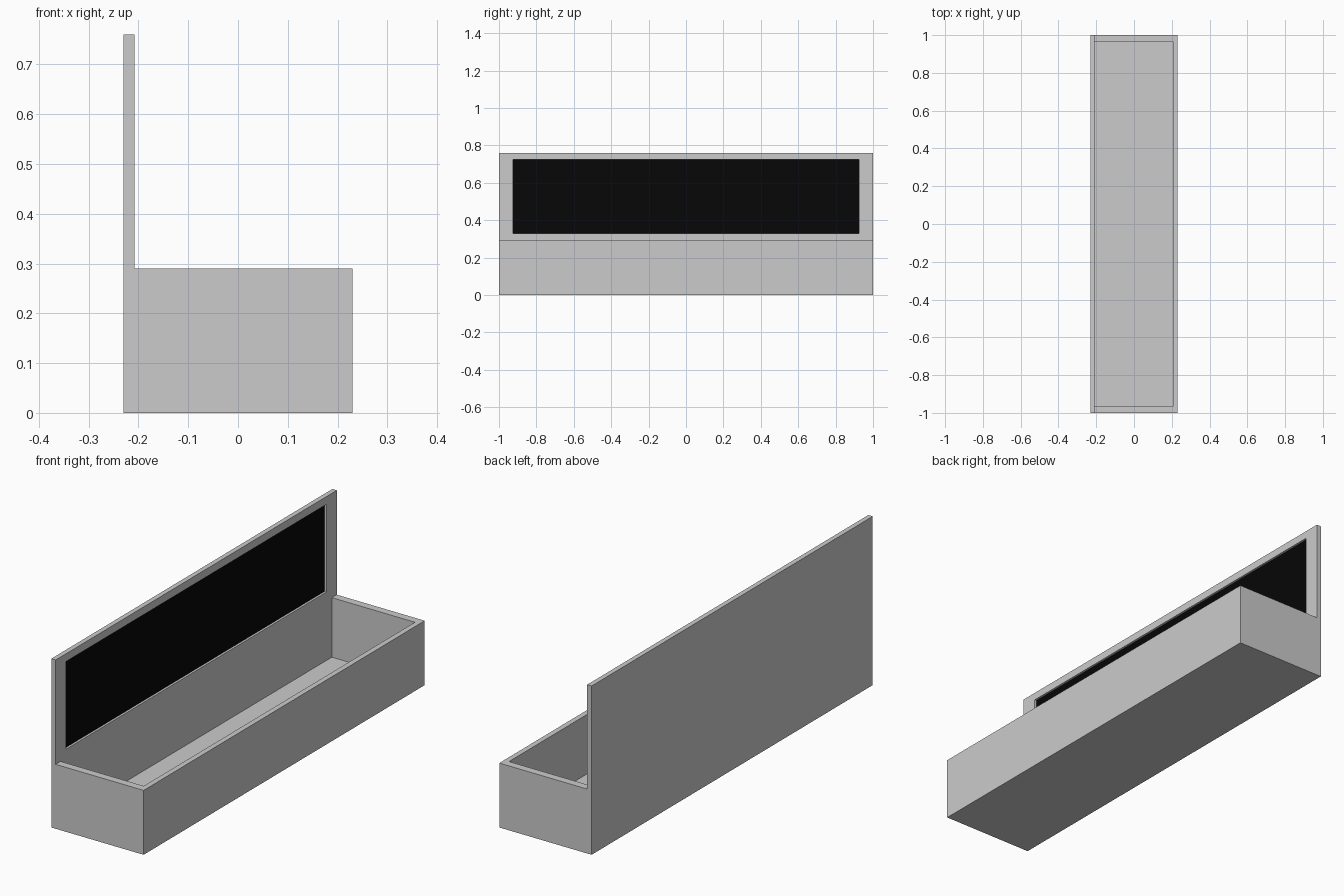
import bpy
import bmesh
from mathutils import Vector

if "Cube" in bpy.data.objects:
    bpy.data.objects.remove(bpy.data.objects["Cube"])


def new_object(name, bm):
    bmesh.ops.recalc_face_normals(bm, faces=bm.faces[:])
    mesh = bpy.data.meshes.new(name)
    bm.to_mesh(mesh)
    bm.free()
    obj = bpy.data.objects.new(name, mesh)
    bpy.context.collection.objects.link(obj)
    return obj


def box(name, lo, hi):
    lo, hi = Vector(lo), Vector(hi)
    bm = bmesh.new()
    bmesh.ops.create_cube(bm, size=1)
    bmesh.ops.scale(bm, vec=hi - lo, verts=bm.verts)
    bmesh.ops.translate(bm, vec=(lo + hi) / 2, verts=bm.verts)
    return new_object(name, bm)


def cut(obj, cutter):
    cutter.hide_render = True
    cutter.display_type = 'WIRE'
    mod = obj.modifiers.new(cutter.name, 'BOOLEAN')
    mod.operation = 'DIFFERENCE'
    mod.solver = 'EXACT'
    mod.object = cutter


BACK, PANEL, FRONT = -0.23, -0.208, 0.23
RIM, TOP = 0.29, 0.76

# Trough and tall back board: one L-shaped profile extruded along y
profile = [(BACK, 0), (FRONT, 0), (FRONT, RIM), (PANEL, RIM), (PANEL, TOP), (BACK, TOP)]
bm = bmesh.new()
face = bm.faces.new([bm.verts.new((x, -1, z)) for x, z in profile])
side = bmesh.ops.extrude_face_region(bm, geom=[face])['geom']
bmesh.ops.translate(bm, vec=(0, 2, 0),
                    verts=[v for v in side if isinstance(v, bmesh.types.BMVert)])
body = new_object("planter_body", bm)

# Hollow of the trough, flush with the back board
cut(body, box("trough_cutter", (PANEL, -0.965, 0.022), (0.206, 0.965, 0.4)))

# Shallow recess in the back board
cut(body, box("recess_cutter", (-0.22, -0.925, 0.33), (-0.15, 0.925, 0.725)))

# Black board lying in the recess
board = box("black_board", (-0.221, -0.925, 0.33), (-0.218, 0.925, 0.725))
black = bpy.data.materials.new("black")
black.diffuse_color = (0.002, 0.002, 0.002, 1)
black.use_nodes = True
black.node_tree.nodes["Principled BSDF"].inputs["Base Color"].default_value = black.diffuse_color
board.data.materials.append(black)
